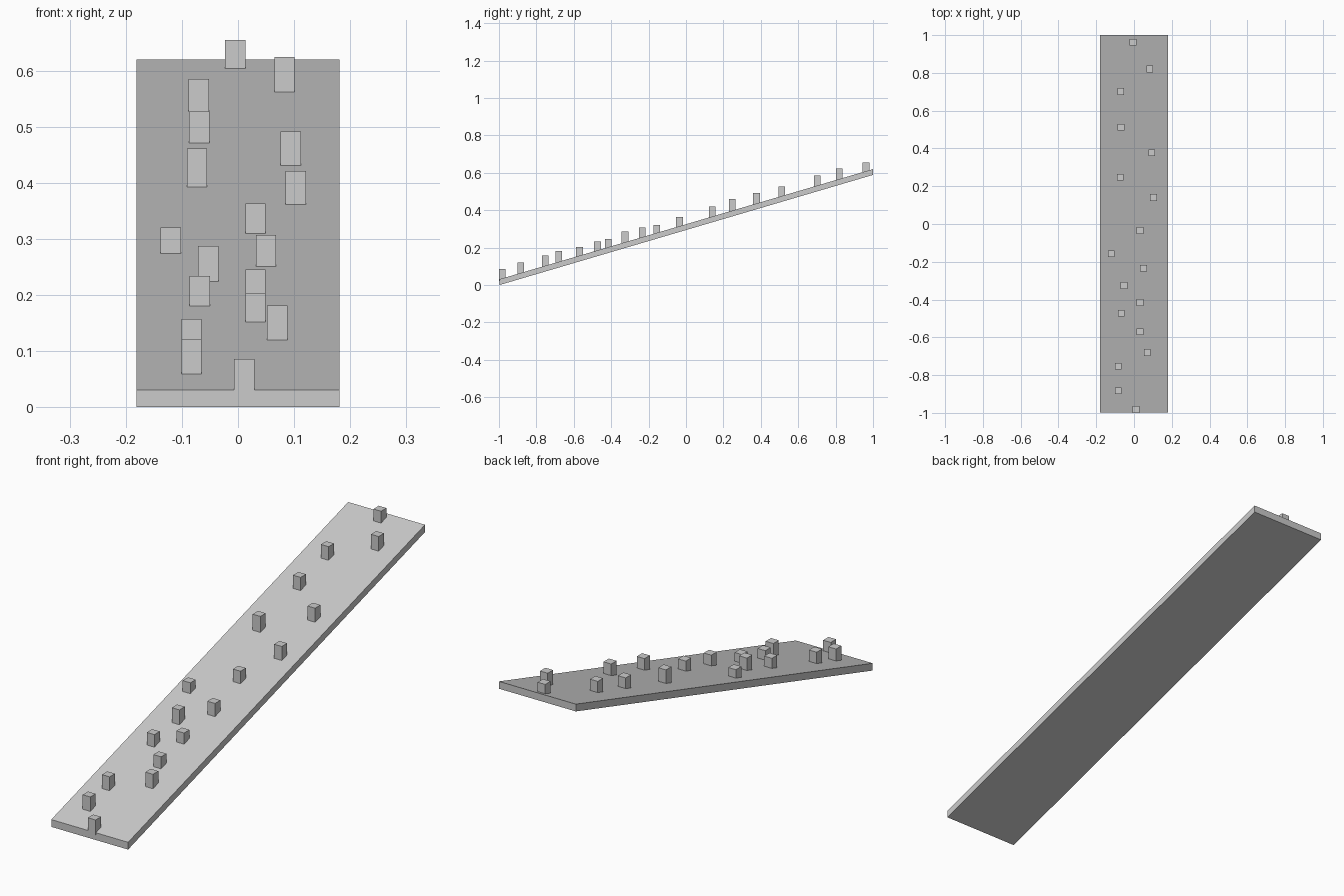
import bpy, bmesh, math
from mathutils import Matrix, Vector

if "Cube" in bpy.data.objects:
    bpy.data.objects.remove(bpy.data.objects["Cube"])

HALF_W, Y0, Y1, Z0, Z1, THICK = 0.181, -0.998, 1.0, 0.031, 0.62, 0.031
SLOPE = (Z1 - Z0) / (Y1 - Y0)
PEG_W, EMBED = 0.036, 0.0095


def make_object(name, bm):
    bmesh.ops.recalc_face_normals(bm, faces=bm.faces)
    mesh = bpy.data.meshes.new(name)
    bm.to_mesh(mesh)
    bm.free()
    obj = bpy.data.objects.new(name, mesh)
    bpy.context.collection.objects.link(obj)
    return obj


# Sloping board: side profile extruded across x
bm = bmesh.new()
profile = [(Y0, Z0 - THICK), (Y1, Z1 - THICK), (Y1, Z1), (Y0, Z0)]
face = bm.faces.new([bm.verts.new((-HALF_W, y, z)) for y, z in profile])
ext = bmesh.ops.extrude_face_region(bm, geom=[face])
bmesh.ops.translate(bm, vec=(2 * HALF_W, 0, 0),
                    verts=[v for v in ext["geom"] if isinstance(v, bmesh.types.BMVert)])
make_object("sloping_board", bm)

# Upright holds sunk slightly into the board: x, y, top height
HOLDS = [
    (-0.005, 0.962, 0.654), (0.083, 0.82, 0.624), (-0.070, 0.702, 0.585),
    (-0.069, 0.512, 0.527), (0.094, 0.377, 0.491), (-0.073, 0.247, 0.461),
    (0.103, 0.14, 0.421), (0.031, -0.035, 0.363), (-0.120, -0.157, 0.320),
    (0.050, -0.234, 0.307), (-0.053, -0.326, 0.287), (0.031, -0.415, 0.245),
    (-0.068, -0.473, 0.234), (0.031, -0.570, 0.203), (0.070, -0.680, 0.181),
    (-0.083, -0.753, 0.157), (-0.083, -0.883, 0.121), (0.011, -0.982, 0.086),
]
for i, (x, y, top) in enumerate(HOLDS, 1):
    bottom = Z0 + SLOPE * (y - PEG_W / 2 - Y0) - EMBED
    bm = bmesh.new()
    bmesh.ops.create_cube(bm, size=1, matrix=Matrix.Translation((x, y, (top + bottom) / 2))
                          @ Matrix.Diagonal((PEG_W, PEG_W, top - bottom, 1)))
    make_object(f"climbing_hold_{i:02d}", bm)
